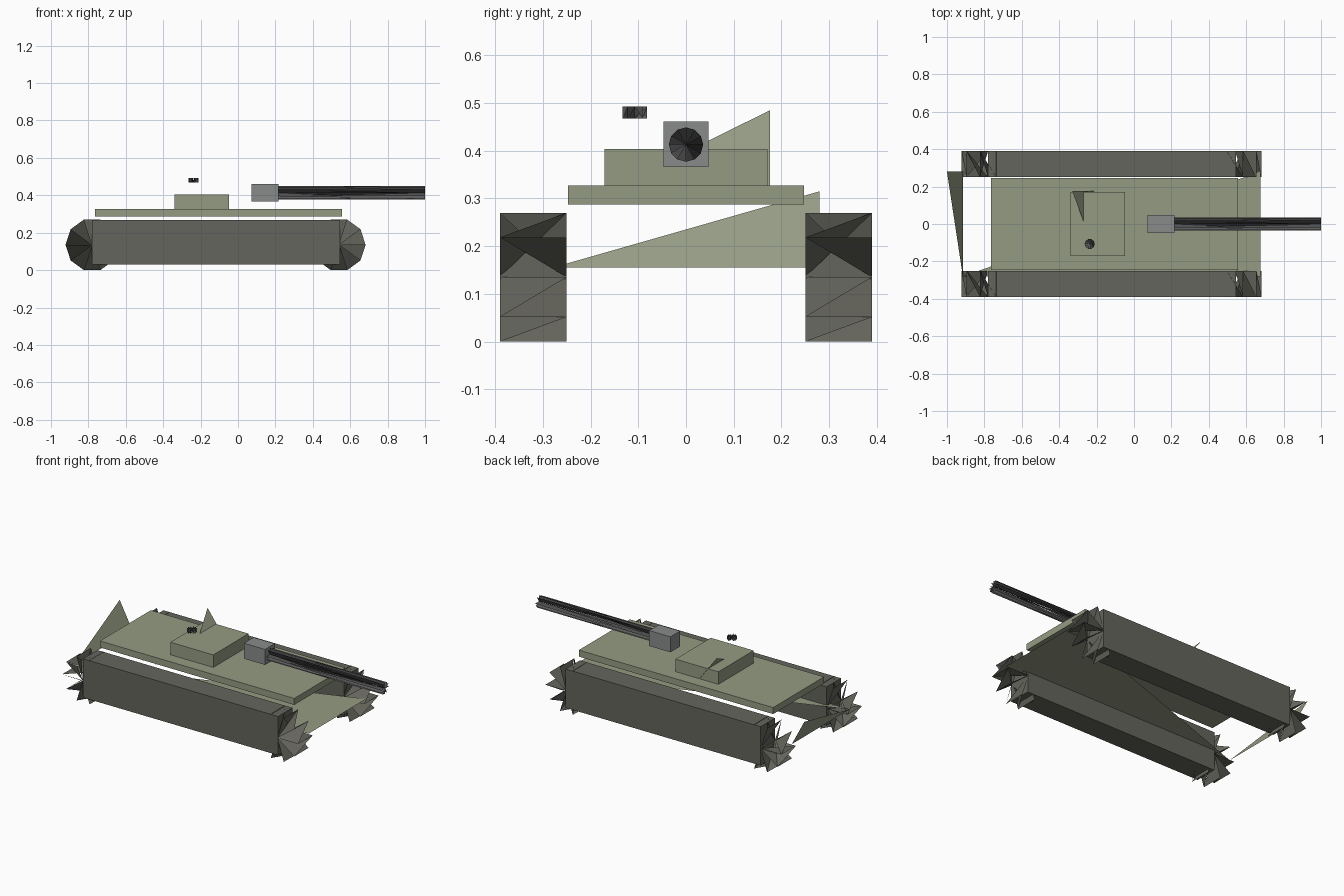
import bpy
from math import cos, sin, tau
from mathutils import Vector

if "Cube" in bpy.data.objects:
    bpy.data.objects.remove(bpy.data.objects["Cube"])


def material(name, rgb):
    m = bpy.data.materials.new(name)
    m.diffuse_color = (*rgb, 1)
    m.use_nodes = True
    m.node_tree.nodes["Principled BSDF"].inputs["Base Color"].default_value = m.diffuse_color
    return m


olive = material("olive", (0.30, 0.33, 0.23))
track_grey = material("track_grey", (0.13, 0.13, 0.11))
steel = material("steel", (0.25, 0.26, 0.26))
dark = material("dark_metal", (0.10, 0.10, 0.10))


def mesh(name, verts, faces, mat):
    me = bpy.data.meshes.new(name)
    me.from_pydata(verts, [], faces)
    me.materials.append(mat)
    ob = bpy.data.objects.new(name, me)
    bpy.context.collection.objects.link(ob)
    return ob


def box(name, x, y, z, mat):
    verts = [(a, b, c) for a in x for b in y for c in z]
    faces = [(0, 1, 3, 2), (4, 6, 7, 5), (0, 4, 5, 1),
             (2, 3, 7, 6), (0, 2, 6, 4), (1, 5, 7, 3)]
    return mesh(name, verts, faces, mat)


def bladed_drum(name, start, end, radius, sides, mat, u, v):
    """Open, spiky drum: twisted triangular blades between two hub points."""
    start, end, u, v = map(Vector, (start, end, u, v))
    verts = [start, end]
    for i in range(sides):
        r = radius * (cos(tau * i / sides) * u + sin(tau * i / sides) * v)
        verts += [start + r, end + r]
    faces = []
    for i in range(sides):
        a, b = 2 + 2 * i, 3 + 2 * i
        b_next = 3 + 2 * ((i + 1) % sides)
        faces += [(0, a, b_next), (1, b, a)]
    return mesh(name, verts, faces, mat)


X, Y, Z = (1, 0, 0), (0, 1, 0), (0, 0, 1)

# Tracks with spiky end wheels
for side, y0 in (("right", -0.39), ("left", 0.25)):
    y1 = y0 + 0.14
    box(side + "_track", (-0.78, 0.545), (y0, y1), (0.03, 0.268), track_grey)
    for end, x in (("rear", -0.78), ("front", 0.54)):
        bladed_drum(f"{side}_{end}_wheel", (x, y0, 0.135), (x, y1, 0.135),
                    0.142, 10, track_grey, X, Z)

# Hull: deck, triangular floor and rear plate
box("deck", (-0.765, 0.555), (-0.247, 0.247), (0.287, 0.327), olive)
mesh("floor_plate", [(-0.915, -0.28, 0.155), (0.675, -0.28, 0.155),
                     (0.675, 0.28, 0.155)], [(0, 1, 2)], olive)
mesh("rear_plate", [(-0.915, -0.28, 0.155), (-0.915, 0.28, 0.155),
                    (-1.0, 0.28, 0.315)], [(0, 1, 2)], olive)

# Turret with slanted fin
box("turret", (-0.34, -0.048), (-0.171, 0.171), (0.327, 0.404), olive)
mesh("turret_fin", [(-0.20, -0.176, 0.31), (-0.20, 0.176, 0.31),
                    (-0.33, 0.176, 0.485)], [(0, 1, 2)], olive)

# Gun mount, barrel and floating hatch drum
box("gun_mount", (0.073, 0.217), (-0.047, 0.047), (0.366, 0.461), steel)
bladed_drum("barrel", (0.217, 0, 0.413), (1.0, 0, 0.413), 0.036, 12, dark, Y, Z)
bladed_drum("hatch_drum", (-0.237, -0.107, 0.468), (-0.237, -0.107, 0.493),
            0.027, 10, dark, X, Y)
